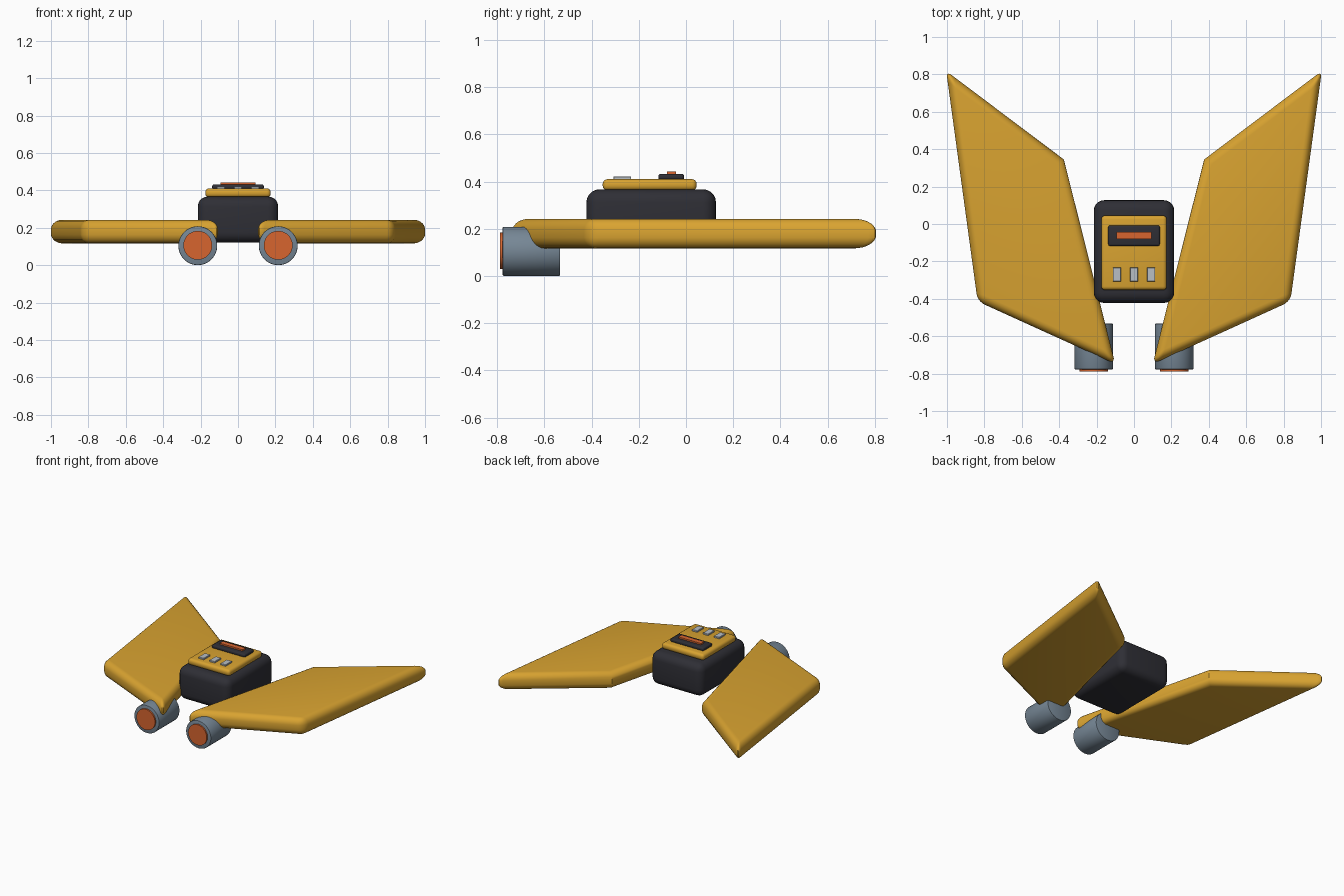
import bpy, bmesh, math

if "Cube" in bpy.data.objects:
    bpy.data.objects.remove(bpy.data.objects["Cube"])


def material(name, rgb):
    m = bpy.data.materials.new(name)
    m.diffuse_color = (*rgb, 1)
    m.use_nodes = True
    m.node_tree.nodes["Principled BSDF"].inputs["Base Color"].default_value = m.diffuse_color
    return m


YELLOW = material("amber yellow", (0.69, 0.365, 0.03))
DARK = material("charcoal", (0.028, 0.028, 0.036))
STEEL = material("steel blue grey", (0.18, 0.24, 0.30))
ORANGE = material("burnt orange", (0.68, 0.13, 0.028))
SILVER = material("light silver", (0.48, 0.52, 0.56))


def finish(obj, mat, bevel, segments):
    """Colour, round the edges and smooth the shading."""
    obj.data.materials.append(mat)
    bpy.ops.object.select_all(action='DESELECT')
    obj.select_set(True)
    bpy.context.view_layer.objects.active = obj
    if bevel:
        mod = obj.modifiers.new("rounding", 'BEVEL')
        mod.width = bevel
        mod.segments = segments
        mod.limit_method = 'ANGLE'
        mod.angle_limit = math.radians(40)
        bpy.ops.object.modifier_apply(modifier=mod.name)
    bpy.ops.object.shade_smooth_by_angle(angle=math.radians(35))


def prism(name, outline, z0, z1, mat, bevel=0.0, segments=3):
    """Extrude a flat outline from z0 to z1."""
    bm = bmesh.new()
    face = bm.faces.new([bm.verts.new((x, y, z0)) for x, y in outline])
    top = bmesh.ops.extrude_face_region(bm, geom=[face])["geom"]
    for v in top:
        if isinstance(v, bmesh.types.BMVert):
            v.co.z = z1
    bmesh.ops.recalc_face_normals(bm, faces=bm.faces)
    mesh = bpy.data.meshes.new(name)
    bm.to_mesh(mesh)
    bm.free()
    obj = bpy.data.objects.new(name, mesh)
    bpy.context.collection.objects.link(obj)
    finish(obj, mat, bevel, segments)


def box(name, x, y, z, mat, bevel=0.0, segments=3):
    prism(name, [(x[0], y[0]), (x[1], y[0]), (x[1], y[1]), (x[0], y[1])],
          z[0], z[1], mat, bevel, segments)


def barrel(name, x, z, radius, y0, y1, mat, bevel=0.0):
    """Cylinder lying along the y axis."""
    bpy.ops.mesh.primitive_cylinder_add(
        vertices=48, radius=radius, depth=y1 - y0,
        location=(x, (y0 + y1) / 2, z), rotation=(math.pi / 2, 0, 0))
    obj = bpy.context.object
    obj.name = name
    finish(obj, mat, bevel, 2)


# Central body with its control panel
box("body", (-0.215, 0.215), (-0.422, 0.127), (0.12, 0.367), DARK, 0.055, 5)
box("panel", (-0.175, 0.175), (-0.353, 0.045), (0.362, 0.41), YELLOW, 0.02, 4)
box("screen_frame", (-0.138, 0.138), (-0.117, -0.008), (0.405, 0.432), DARK, 0.01)
box("screen", (-0.094, 0.094), (-0.081, -0.043), (0.428, 0.443), ORANGE)
for i in (-1, 0, 1):
    box("button", (i * 0.091 - 0.022, i * 0.091 + 0.022), (-0.308, -0.232),
        (0.405, 0.421), SILVER, 0.002, 1)

# Mirrored wings, thrusters and thruster outlets
WING = [(0.10, -0.748), (0.836, -0.414), (1.004, 0.818), (0.375, 0.345)]
for side, s in (("right", 1), ("left", -1)):
    prism(side + "_wing", [(s * x, y) for x, y in WING], 0.117, 0.242,
          YELLOW, 0.045, 5)
    barrel(side + "_thruster", s * 0.215, 0.104, 0.104, -0.777, -0.533, STEEL, 0.005)
    barrel(side + "_outlet", s * 0.215, 0.106, 0.077, -0.788, -0.77, ORANGE)
